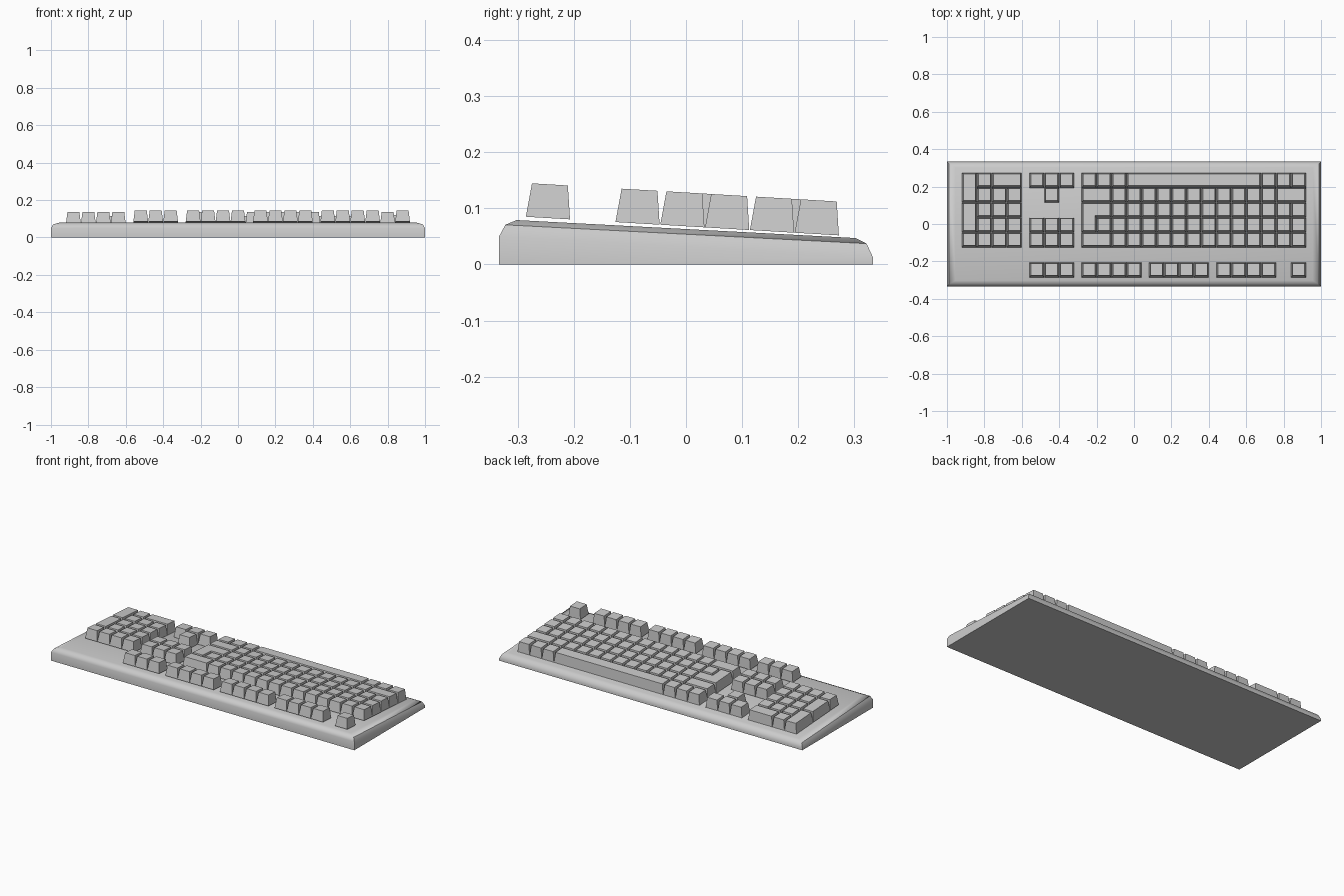
import bpy, bmesh, math
from mathutils import Vector

if "Cube" in bpy.data.objects:
    bpy.data.objects.remove(bpy.data.objects["Cube"])

U = 0.08                      # key pitch
TILT = math.radians(3.4)      # slope of the key field
TAPER, KEY_H = 0.008, 0.06


def finish(bm, name):
    bmesh.ops.recalc_face_normals(bm, faces=bm.faces[:])
    me = bpy.data.meshes.new(name)
    bm.to_mesh(me)
    bm.free()
    ob = bpy.data.objects.new(name, me)
    bpy.context.collection.objects.link(ob)
    return ob


def loft(bm, rings):
    loops = [[bm.verts.new(p) for p in r] for r in rings]
    n = len(loops[0])
    for a, b in zip(loops, loops[1:]):
        for i in range(n):
            j = (i + 1) % n
            bm.faces.new((a[i], a[j], b[j], b[i]))
    bm.faces.new(loops[0][::-1])
    bm.faces.new(loops[-1])


def inset(pts, t):
    # inset of a right-angled, counter-clockwise outline
    out = []
    for i, p in enumerate(pts):
        d0 = (p - pts[i - 1]).normalized()
        d1 = (pts[(i + 1) % len(pts)] - p).normalized()
        out.append(p + t * Vector((-d0.y - d1.y, d0.x + d1.x)))
    return out


def place(p, h):
    # from the key plane (x, distance along slope, height) to the world
    s, c = math.sin(TILT), math.cos(TILT)
    return (p.x, -0.286 + p.y * c + h * s, 0.085 - p.y * s + h * c)


def keycap(bm, outline):
    # outline in key units: column counted from +x, row counted from the front
    pts = [Vector((0.92 - U * u, U * r)) for u, r in outline][::-1]
    loft(bm, [[place(p, 0) for p in inset(pts, 0.0006)],
              [place(p, KEY_H) for p in inset(pts, TAPER)]])


def key(bm, u, r, w=1, d=1):
    keycap(bm, [(u, r), (u + w, r), (u + w, r + d), (u, r + d)])


def row(bm, u, r, widths):
    for w in widths:
        key(bm, u, r, w)
        u += w


# case: sloped slab with rounded, mitred rim (x inset, y inset, front z, back z)
bm = bmesh.new()
rim = [(0, 0, 0, 0), (0, 0, 0.05, 0.013),
       (0.012, 0.011, 0.0705, 0.037), (0.045, 0.031, 0.079, 0.047)]
loft(bm, [[(-1 + a, -0.333 + b, f), (1 - a, -0.333 + b, f),
           (1 - a, 0.333 - b, k), (-1 + a, 0.333 - b, k)] for a, b, f, k in rim])
case = finish(bm, "case")
bpy.context.view_layer.objects.active = case
case.select_set(True)
bpy.ops.object.shade_smooth_by_angle(angle=math.radians(42))

# function keys
bm = bmesh.new()
key(bm, 0, 0)
for start in (2, 6.5, 11):
    row(bm, start, 0, [1] * 4)
finish(bm, "function_keys")

# main block with step-shaped enter key
bm = bmesh.new()
row(bm, 0, 2, [1] * 13 + [2])
row(bm, 0, 3, [1] * 14)
row(bm, 0, 4, [1] * 13)
row(bm, 0, 5, [2] + [1] * 11 + [2])
row(bm, 0, 6, [1, 1, 1, 9, 1, 1, 1])
keycap(bm, [(14, 3), (15, 3), (15, 5), (13, 5), (13, 4), (14, 4)])
finish(bm, "main_keys")

# navigation and arrow keys
bm = bmesh.new()
for r in (0, 2, 3, 6):
    row(bm, 15.5, r, [1] * 3)
key(bm, 16.5, 5)
finish(bm, "navigation_keys")

# number pad with two tall keys and a wide one
bm = bmesh.new()
row(bm, 19, 2, [1] * 4)
for r in (3, 4, 5):
    row(bm, 19, r, [1] * 3)
row(bm, 19, 6, [2, 1])
key(bm, 22, 3, 1, 2)
key(bm, 22, 5, 1, 2)
finish(bm, "number_pad_keys")
